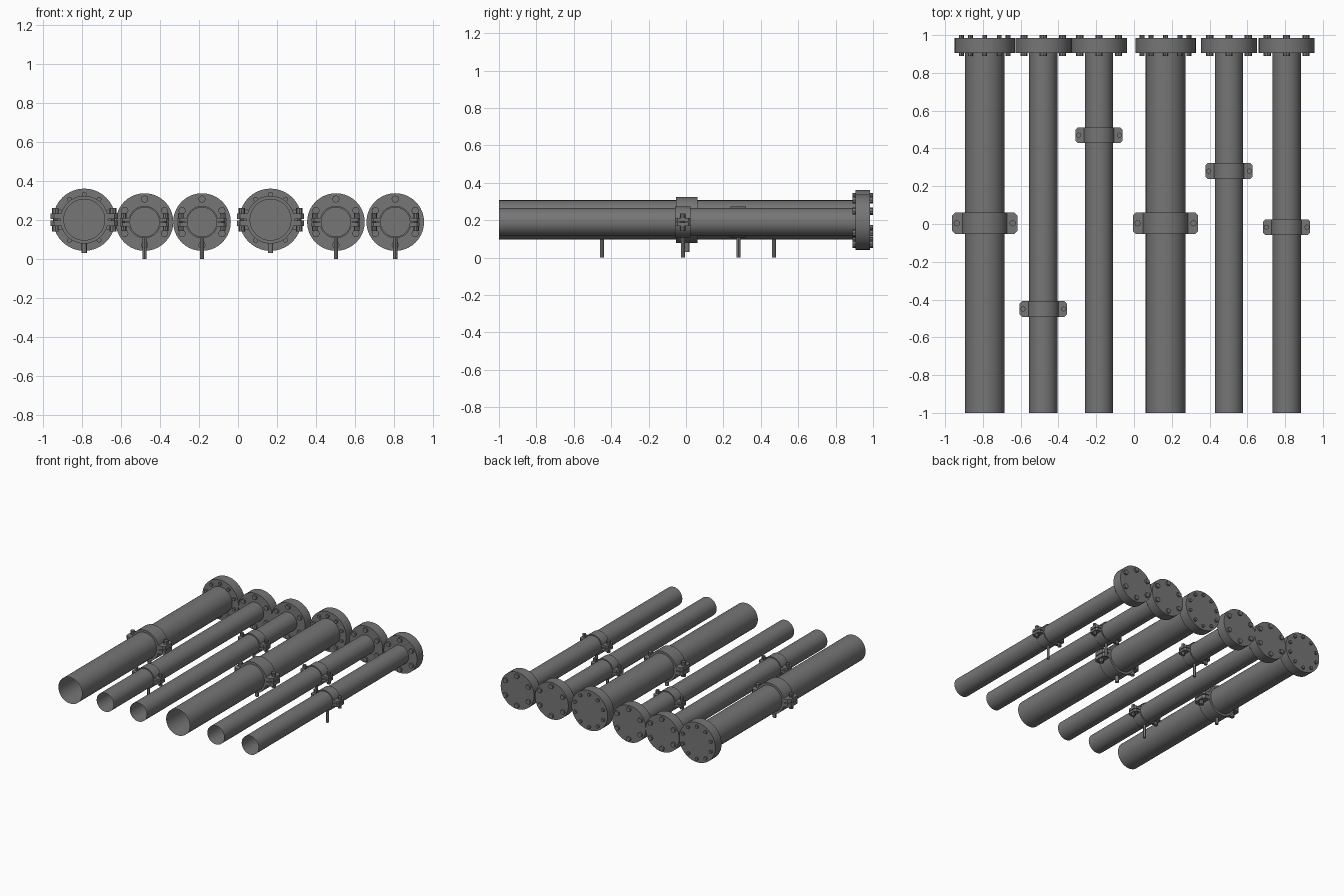
import bpy, bmesh, math
from mathutils import Matrix, Vector

cube = bpy.data.objects.get("Cube")
if cube:
    bpy.data.objects.remove(cube)

steel = bpy.data.materials.new("dark grey steel")
steel.use_nodes = True
GREY = (0.18, 0.18, 0.18, 1)
steel.diffuse_color = GREY
steel.node_tree.nodes["Principled BSDF"].inputs["Base Color"].default_value = GREY


def finish(name, bm, loc, smooth=True):
    bmesh.ops.recalc_face_normals(bm, faces=bm.faces)
    mesh = bpy.data.meshes.new(name)
    bm.to_mesh(mesh)
    bm.free()
    mesh.materials.append(steel)
    ob = bpy.data.objects.new(name, mesh)
    ob.location = loc
    bpy.context.collection.objects.link(ob)
    if smooth:
        bpy.ops.object.select_all(action="DESELECT")
        ob.select_set(True)
        bpy.context.view_layer.objects.active = ob
        bpy.ops.object.shade_smooth_by_angle(angle=math.radians(30))
    return ob


def lathe(name, profile, loc, sides=40):
    """Revolve (radius, y) points around the y axis."""
    bm = bmesh.new()
    verts = [bm.verts.new((r, y, 0)) for r, y in profile]
    edges = [bm.edges.new(pair) for pair in zip(verts, verts[1:])]
    bmesh.ops.spin(bm, geom=verts + edges, cent=(0, 0, 0), axis=(0, 1, 0),
                   angle=math.tau, steps=sides)
    bmesh.ops.remove_doubles(bm, verts=bm.verts, dist=1e-5)
    return finish(name, bm, loc)


def add_rod(bm, radius, length, center, sides, along_y=False):
    rot = Matrix.Rotation(math.pi / 2, 4, "X") if along_y else Matrix()
    bmesh.ops.create_cone(bm, cap_ends=True, segments=sides, radius1=radius,
                          radius2=radius, depth=length,
                          matrix=Matrix.Translation(center) @ rot)


def add_ear(bm, side, inner, outer, half, low, high):
    """Chamfered flat lug reaching out sideways from the clamp."""
    c = half * 0.3
    outline = [(inner, -half), (outer - c, -half), (outer, c - half),
               (outer, half - c), (outer - c, half), (inner, half)]
    face = bm.faces.new([bm.verts.new((side * x, y, low)) for x, y in outline])
    ext = bmesh.ops.extrude_face_region(bm, geom=[face])
    bmesh.ops.translate(bm, vec=(0, 0, high - low),
                        verts=[v for v in ext["geom"] if isinstance(v, bmesh.types.BMVert)])


def pipe_unit(tag, x, z, clamp_y, s):
    # open thin tube and closed end flange
    lathe(tag + "_pipe", [(s["pipe"], -1), (s["pipe"], 0.91)], (x, 0, z))
    f = s["flange"]
    lathe(tag + "_flange", [(0, 0.905), (f, 0.905), (f, 0.985), (0, 0.985)], (x, 0, z))

    # ring of flange bolts
    bm = bmesh.new()
    for i in range(s["bolts"]):
        a = math.tau * i / s["bolts"]
        center = Vector((math.sin(a), 0, math.cos(a))) * s["bolt_ring"]
        center.y = 0.945
        add_rod(bm, s["bolt"], 0.11, center, 8, True)
    finish(tag + "_flange_bolts", bm, (x, 0, z), False)

    # clamp band
    h, p, r = s["half"], s["pipe"], s["band"]
    lathe(tag + "_clamp_band", [(p, -h), (r, -h), (r, h), (p, h)], (x, clamp_y, z))

    # paired lugs and their bolts
    lugs, bolts = bmesh.new(), bmesh.new()
    for side in (-1, 1):
        for low, high in ((-s["lug"], -0.003), (0.003, s["lug"])):
            add_ear(lugs, side, p + 0.002, s["ear"], h, low, high)
        at = side * s["ear_bolt"]
        add_rod(bolts, s["nut"] * 0.6, s["stud"] * 2, (at, 0, 0), 8)
        for up in (-1, 1):
            mid = up * (s["lug"] + s["stud"]) / 2
            add_rod(bolts, s["nut"], s["stud"] - s["lug"], (at, 0, mid), 8)
    finish(tag + "_clamp_lugs", lugs, (x, clamp_y, z), False)
    finish(tag + "_clamp_bolts", bolts, (x, clamp_y, z), False)

    # support leg
    bm = bmesh.new()
    top = z - p - 0.003
    add_rod(bm, s["leg"], top - s["foot"], (0, 0, (top + s["foot"]) / 2), 12)
    finish(tag + "_support_leg", bm, (x, clamp_y, 0))


LARGE = dict(pipe=0.105, flange=0.16, bolts=10, bolt_ring=0.13, bolt=0.013, band=0.123,
             half=0.058, ear=0.173, ear_bolt=0.148, lug=0.032, stud=0.06, nut=0.017,
             leg=0.014, foot=0.03)
SMALL = dict(pipe=0.075, flange=0.148, bolts=6, bolt_ring=0.118, bolt=0.019, band=0.083,
             half=0.042, ear=0.125, ear_bolt=0.108, lug=0.022, stud=0.047, nut=0.014,
             leg=0.011, foot=0.0)

for i, x in enumerate((-0.79, 0.167)):
    pipe_unit(f"large_{i + 1}", x, 0.202, 0.004, LARGE)
for i, (x, y) in enumerate(((-0.48, -0.45), (-0.185, 0.47), (0.503, 0.28), (0.808, -0.017))):
    pipe_unit(f"small_{i + 1}", x, 0.19, y, SMALL)
